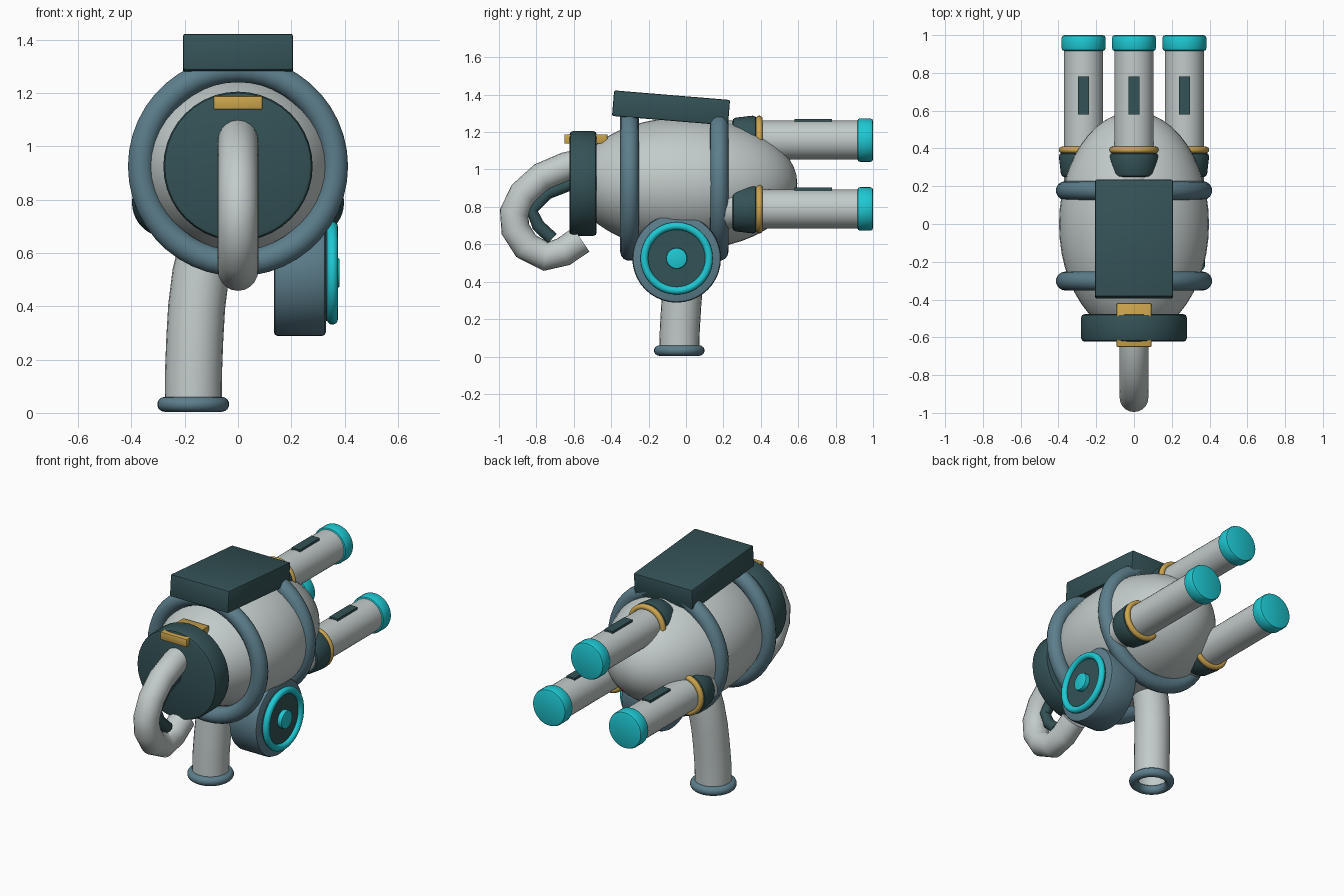
import bpy, bmesh, math
from mathutils import Vector, Matrix

if "Cube" in bpy.data.objects:
    bpy.data.objects.remove(bpy.data.objects["Cube"])


def material(name, rgb):
    m = bpy.data.materials.new(name)
    m.diffuse_color = (*rgb, 1)
    m.use_nodes = True
    m.node_tree.nodes["Principled BSDF"].inputs["Base Color"].default_value = m.diffuse_color
    return m


GREY = material("pale grey", (0.54, 0.60, 0.59))
DARK = material("dark slate", (0.034, 0.084, 0.093))
BLUE = material("steel blue", (0.107, 0.209, 0.262))
TEAL = material("bright teal", (0.013, 0.58, 0.65))
GOLD = material("brass", (0.61, 0.376, 0.075))

# Rotations that carry the local z axis onto another axis
TO_X = Matrix.Rotation(math.pi / 2, 4, 'Y')
TO_Y = Matrix.Rotation(-math.pi / 2, 4, 'X')
TO_Z = Matrix.Identity(4)


def finish(name, bm, mat, angle=40):
    bmesh.ops.recalc_face_normals(bm, faces=bm.faces)
    me = bpy.data.meshes.new(name)
    bm.to_mesh(me)
    bm.free()
    me.materials.append(mat)
    ob = bpy.data.objects.new(name, me)
    bpy.context.collection.objects.link(ob)
    bpy.ops.object.select_all(action='DESELECT')
    ob.select_set(True)
    bpy.context.view_layer.objects.active = ob
    bpy.ops.object.shade_smooth_by_angle(angle=math.radians(angle))
    return ob


def soften(bm, width):
    edges = [e for e in bm.edges if e.calc_face_angle(0) > math.radians(40)]
    bmesh.ops.bevel(bm, geom=edges, offset=width, segments=2,
                    profile=0.5, affect='EDGES')


def drum(name, centre, r1, r2, length, axis, mat, bevel=0.015, sides=40):
    bm = bmesh.new()
    bmesh.ops.create_cone(bm, cap_ends=True, segments=sides, radius1=r1,
                          radius2=r2, depth=length)
    if bevel:
        soften(bm, bevel)
    bm.transform(Matrix.Translation(centre) @ axis)
    return finish(name, bm, mat)


def box(name, centre, size, mat, tilt=0, bevel=0.0):
    bm = bmesh.new()
    bmesh.ops.create_cube(bm, size=1)
    bm.transform(Matrix.Diagonal((*size, 1)))
    if bevel:
        soften(bm, bevel)
    bm.transform(Matrix.Translation(centre) @ Matrix.Rotation(tilt, 4, 'X'))
    return finish(name, bm, mat)


def sweep(name, path, width, depth, mat, side, closed=False, cap_start=True,
          sides=24, angle=40):
    """Run an oval section along a path; side is the fixed section axis."""
    bm = bmesh.new()
    pts = [Vector(p) for p in path]
    n = len(pts)
    rings = []
    for i, p in enumerate(pts):
        a, b = (i - 1) % n, (i + 1) % n
        if not closed:
            a, b = max(i - 1, 0), min(i + 1, n - 1)
        tangent = (pts[b] - pts[a]).normalized()
        v = tangent.cross(Vector(side)).normalized()
        u = v.cross(tangent)
        rings.append([bm.verts.new(p + u * width * math.cos(t) + v * depth * math.sin(t))
                      for t in (2 * math.pi * k / sides for k in range(sides))])
    for i in range(n if closed else n - 1):
        r, s = rings[i], rings[(i + 1) % n]
        for k in range(sides):
            j = (k + 1) % sides
            bm.faces.new((r[k], r[j], s[j], s[k]))
    if not closed:
        if cap_start:
            bm.faces.new(rings[0])
        bm.faces.new(rings[-1])
    return finish(name, bm, mat, angle)


def hoop(name, centre, major, minor, axis, mat, segs=44):
    m = Matrix.Translation(centre) @ axis
    path = [m @ Vector((major * math.cos(t), major * math.sin(t), 0))
            for t in (2 * math.pi * i / segs for i in range(segs))]
    side = axis.to_3x3() @ Vector((0, 0, 1))
    return sweep(name, path, minor, minor, mat, side, closed=True, sides=14)


# Egg-shaped tank with two bands
MID = 0.925
bm = bmesh.new()
bmesh.ops.create_uvsphere(bm, u_segments=40, v_segments=24, radius=1)
bm.transform(Matrix.Translation((0, 0, MID))
             @ Matrix.Diagonal((0.397, 0.595, 0.355, 1)) @ TO_Y)
finish("tank", bm, GREY)
for label, y in (("front", -0.302), ("rear", 0.177)):
    hoop(label + "_band", (0, y, MID), 0.364, 0.05, TO_Y, BLUE)

# Front cap, buckle and tilted top box
drum("front_cap", (0, -0.55, MID), 0.28, 0.28, 0.145, TO_Y, DARK, 0.018)
box("buckle", (0, -0.535, 1.163), (0.184, 0.23, 0.05), GOLD, bevel=0.004)
box("top_box", (0, -0.08, 1.329), (0.412, 0.622, 0.137), DARK,
    tilt=math.radians(-4.7), bevel=0.008)

# Hooked front pipe with a dark inner grip
hook = [(-0.52, 1.04), (-0.64, 1.015), (-0.77, 0.96), (-0.87, 0.87),
        (-0.919, 0.77), (-0.912, 0.68), (-0.855, 0.59), (-0.75, 0.535),
        (-0.655, 0.56), (-0.56, 0.625)]
sweep("hook_pipe", [(0, y, z) for y, z in hook], 0.076, 0.078, GREY, (1, 0, 0), sides=20)
grip = [(-0.6, 0.93), (-0.74, 0.875), (-0.825, 0.785), (-0.79, 0.7), (-0.715, 0.63)]
sweep("hook_grip", [(0, y, z) for y, z in grip], 0.035, 0.035, DARK, (1, 0, 0), sides=12)

# Three rear barrels, each with collar, brass ring, sight plate and end cap
for label, x, z in (("top", 0, 1.157), ("left", -0.267, 0.789), ("right", 0.267, 0.789)):
    drum(label + "_barrel", (x, 0.57, z), 0.104, 0.104, 0.74, TO_Y, GREY, 0)
    drum(label + "_barrel_collar", (x, 0.312, z), 0.118, 0.133, 0.13, TO_Y, DARK, 0.02)
    hoop(label + "_barrel_ring", (x, 0.392, z), 0.113, 0.018, TO_Y, GOLD, 36)
    box(label + "_barrel_plate", (x, 0.68, z + 0.104), (0.058, 0.2, 0.02), DARK)
    drum(label + "_barrel_cap", (x, 0.958, z), 0.116, 0.116, 0.084, TO_Y, TEAL, 0.014)

# Curved leg with an open foot ring
leg = [(-0.168, -0.036, 0.03), (-0.167, -0.033, 0.15), (-0.162, -0.025, 0.28),
       (-0.155, -0.015, 0.4), (-0.14, -0.003, 0.52), (-0.11, 0.01, 0.64), (-0.06, 0.02, 0.76)]
sweep("leg", leg, 0.107, 0.107, GREY, (0, 1, 0), cap_start=False)
hoop("foot_ring", (-0.168, -0.036, 0.032), 0.107, 0.028, TO_Z, BLUE, 36)

# Side drum with dial
DY, DZ = -0.05, 0.525
drum("side_drum", (0.232, DY, DZ), 0.237, 0.237, 0.195, TO_X, BLUE, 0.015)
drum("dial_face", (0.335, DY, DZ), 0.18, 0.18, 0.034, TO_X, DARK, 0)
hoop("dial_rim", (0.354, DY, DZ), 0.173, 0.021, TO_X, TEAL)
drum("dial_hub", (0.36, DY, DZ), 0.056, 0.056, 0.042, TO_X, TEAL, 0.006, 28)
